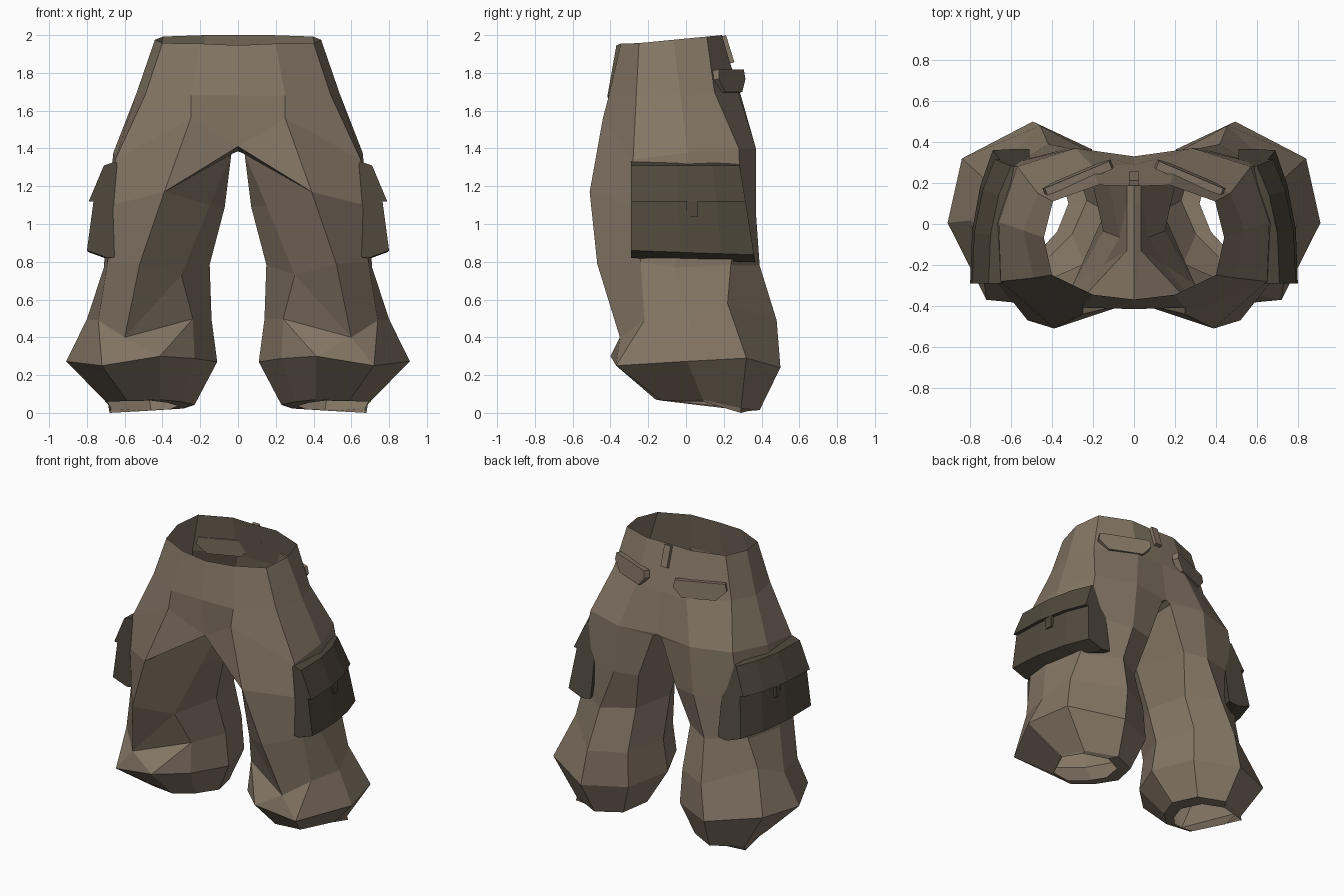
import bpy, bmesh
from mathutils import Matrix, Vector

cube = bpy.data.objects.get("Cube")
if cube:
    bpy.data.objects.remove(cube)


def material(name, color):
    mat = bpy.data.materials.new(name)
    mat.use_nodes = True
    mat.diffuse_color = (*color, 1)
    mat.node_tree.nodes["Principled BSDF"].inputs["Base Color"].default_value = (*color, 1)
    return mat


cloth = material("brown cloth", (0.23, 0.18, 0.13))
dark_cloth = material("dark brown cloth", (0.08, 0.066, 0.045))


def finish(bm, name, mat, mirrored=True, solid=True):
    """Turn a bmesh into an object, mirrored to the other side if wanted."""
    if solid:
        bmesh.ops.recalc_face_normals(bm, faces=bm.faces)
    mesh = bpy.data.meshes.new(name)
    bm.to_mesh(mesh)
    bm.free()
    mesh.materials.append(mat)
    obj = bpy.data.objects.new(name, mesh)
    bpy.context.collection.objects.link(obj)
    if mirrored:
        mirror = obj.modifiers.new("Mirror", "MIRROR")
        mirror.use_clip = True
        mirror.merge_threshold = 0.002
    return obj


def bridge(bm, low, high, closed):
    count = len(low)
    for i in range(count if closed else count - 1):
        j = (i + 1) % count
        bm.faces.new((low[i], low[j], high[j], high[i]))


def loft(bm, sections):
    """Capped solid through equal closed sections."""
    rings = [[bm.verts.new(p) for p in s] for s in sections]
    for a, b in zip(rings, rings[1:]):
        bridge(bm, a, b, True)
    bm.faces.new(rings[0])
    bm.faces.new(rings[-1])


# Ring shapes as fractions of width and depth, in the order of POINTS
POINTS = ("front_in", "front", "front_out", "out", "back_out", "back", "back_in", "inside")
LEG = [(.15, .2), (.38, 0), (.75, .05), (1, .45), (.92, .82), (.48, 1), (.12, .85), (0, .5)]
HIP = [(0, .02), (.46, .03), (.91, .23), (1, .55), (.9, .86), (.4, 1), (0, .99), (0, .5)]


def ring(shape, x0, x1, y0, y1, z_front, z_back, **moved):
    pts = [Vector((x0 + u * (x1 - x0), y0 + v * (y1 - y0), z_front + v * (z_back - z_front)))
           for u, v in shape]
    for key, value in moved.items():
        pts[POINTS.index(key)] = Vector(value)
    return pts


# Trousers: open hem up to the crotch, then half rings up to the open waist
leg_rings = [
    ring(LEG, .32, .69, -.13, .33, .065, .01, out=(.69, .09, .06), back_out=(.68, .29, 0)),
    ring(LEG, .23, .71, -.16, .39, .07, .015, out=(.71, .09, .07)),
    ring(LEG, .11, .91, -.4, .5, .3, .24, front_out=(.72, -.37, .25), back_out=(.84, .32, .29)),
    ring(LEG, .14, .8, -.36, .48, .5, .49, front=(.6, -.35, .4), front_out=(.74, -.22, .49),
         back_out=(.73, .22, .58)),
    ring(LEG, .15, .71, -.46, .39, .79, .78, front_in=(.3, -.3, .73), front=(.52, -.47, .79),
         front_out=(.69, -.24, .8), out=(.71, -.06, .77)),
    ring(HIP, .07, .69, -.5, .37, 1.12, 1.06, front_in=(.15, -.2, 1.1),
         front=(.39, -.51, 1.17), front_out=(.67, -.28, 1.1), back_out=(.63, .29, 1.07),
         back_in=(.15, .33, 1.06)),
    ring(HIP, .035, .66, -.43, .37, 1.35, 1.4, front_in=(.035, -.13, 1.37),
         front=(.25, -.44, 1.56), front_out=(.65, -.28, 1.34), back_out=(.57, .28, 1.4),
         back_in=(.035, .33, 1.38), inside=(.035, .1, 1.37)),
]
hip_rings = [
    ring(HIP, 0, .54, -.43, .295, 1.68, 1.69, back=(.2, .28, 1.69), back_out=(.47, .15, 1.7)),
    ring(HIP, 0, .44, -.38, .19, 1.945, 2, front=(.2, -.345, 1.955)),
]
bm = bmesh.new()
rings = [[bm.verts.new(p) for p in r] for r in leg_rings]
for low, high in zip(rings, rings[1:]):
    bridge(bm, low, high, True)

# Crotch strip along the centre seam
top = rings[-1]
seam = [bm.verts.new((0, y, z)) for y, z in ((-.38, 1.41), (.1, 1.385), (.33, 1.4))]
bridge(bm, (top[6], top[7], top[0]), seam[::-1], False)
bm.faces.new((top[0], top[1], seam[0]))
bm.faces.new((top[5], top[6], seam[2]))

upper = [[seam[0], *top[1:6], seam[2]]]
upper += [[bm.verts.new(p) for p in r[:7]] for r in hip_rings]
for low, high in zip(upper, upper[1:]):
    bridge(bm, low, high, False)

# Cloth folds: creases across the front quads, and one from knee to front seam
hip, thigh, knee, shin, cuff = rings[:1:-1]
for a, b in ((thigh[1], hip[0]), (knee[0], shin[1]), (shin[0], cuff[1]), (shin[1], cuff[2])):
    bmesh.ops.connect_verts(bm, verts=[a, b])
bmesh.ops.rotate_edges(bm, edges=[bm.edges.get((hip[0], hip[1]))], use_ccw=False)
finish(bm, "trousers", cloth, solid=False)

# Cargo pockets: one profile with an overhanging flap, swept around the thigh
profile = [(.62, 1.3), (.65, 1.33), (.71, 1.31), (.79, 1.12), (.765, 1.12),
           (.8, .86), (.69, .82), (.62, .83)]
stations = [(-.29, 0, 0), (-.05, -.01, .04), (.14, -.05, .1), (.28, -.11, .17)]
bm = bmesh.new()
loft(bm, [[(x + shift, y + skew * (1.33 - z), z - .04 * (y + .29) * (z < 1))
           for x, z in profile] for y, shift, skew in stations])
finish(bm, "cargo_pockets", dark_cloth)


def box(name, mat, center, size, turn, mirrored):
    bm = bmesh.new()
    bmesh.ops.create_cube(bm, size=1)
    bm.transform(Matrix.Translation(center) @ turn @ Matrix.Diagonal((*size, 1)))
    return finish(bm, name, mat, mirrored)


# Fastening tabs under the cargo flaps
box("pocket_tabs", dark_cloth, (.752, .03, 1.08), (.02, .06, .08), Matrix(), True)

# Back pocket flaps: six-sided plates angled around the hips
outline = [(-.17, .06), (.17, .06), (.18, .01), (.11, -.06), (-.12, -.06), (-.18, .01)]
bm = bmesh.new()
loft(bm, [[(x, y, z) for x, z in outline] for y in (-.012, .03)])
bm.transform(Matrix.Translation((.27, .218, 1.755)) @ Matrix.Rotation(-.4, 4, "Z")
             @ Matrix.Rotation(.1, 4, "X"))
finish(bm, "back_pocket_flaps", cloth)

# Belt loop at the back centre
box("belt_loop", cloth, (0, .222, 1.925), (.05, .025, .15), Matrix.Rotation(.3, 4, "X"), False)
